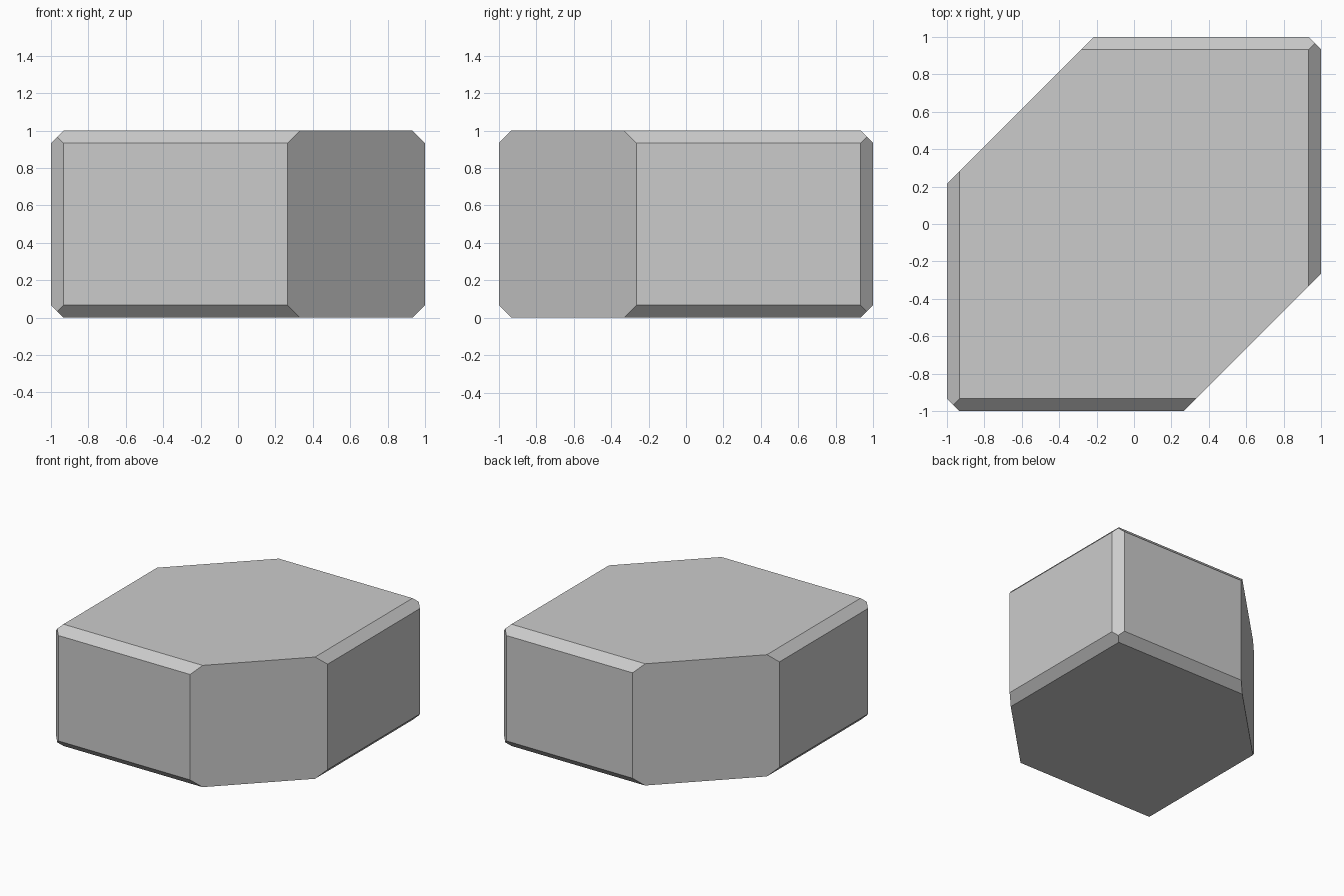
import bpy, bmesh
from mathutils import Vector

if "Cube" in bpy.data.objects:
    bpy.data.objects.remove(bpy.data.objects["Cube"])

CHAMFER = 0.067


def slice_off(bm, normal, point):
    """Cut away everything beyond the plane and cap the opening."""
    res = bmesh.ops.bisect_plane(
        bm, geom=bm.verts[:] + bm.edges[:] + bm.faces[:], dist=1e-5,
        plane_co=point, plane_no=normal, clear_outer=True)
    edges = [e for e in res["geom_cut"]
             if isinstance(e, bmesh.types.BMEdge) and e.is_boundary]
    bmesh.ops.edgeloop_fill(bm, edges=edges)


# Basic block, 2 x 2 x 1
bm = bmesh.new()
bmesh.ops.create_cube(bm, size=2)
bmesh.ops.scale(bm, vec=(1, 1, 0.5), verts=bm.verts)
half = Vector((1, 1, 0.5))

# Mitred chamfers along all twelve edges
for a, b in ((0, 1), (0, 2), (1, 2)):
    for sa in (-1, 1):
        for sb in (-1, 1):
            normal, point = Vector(), Vector()
            normal[a], normal[b] = sa, sb
            point[a], point[b] = sa * (half[a] - CHAMFER), sb * half[b]
            slice_off(bm, normal.normalized(), point)

# Large vertical cuts across the front right and back left corners
slice_off(bm, Vector((1, -1, 0)).normalized(), Vector((0.265, -1, 0)))
slice_off(bm, Vector((-1, 1, 0)).normalized(), Vector((-0.215, 1, 0)))

bmesh.ops.recalc_face_normals(bm, faces=bm.faces)
bmesh.ops.translate(bm, vec=(0, 0, 0.5), verts=bm.verts)
mesh = bpy.data.meshes.new("chamfered_block")
bm.to_mesh(mesh)
bm.free()
bpy.context.collection.objects.link(bpy.data.objects.new("chamfered_block", mesh))
